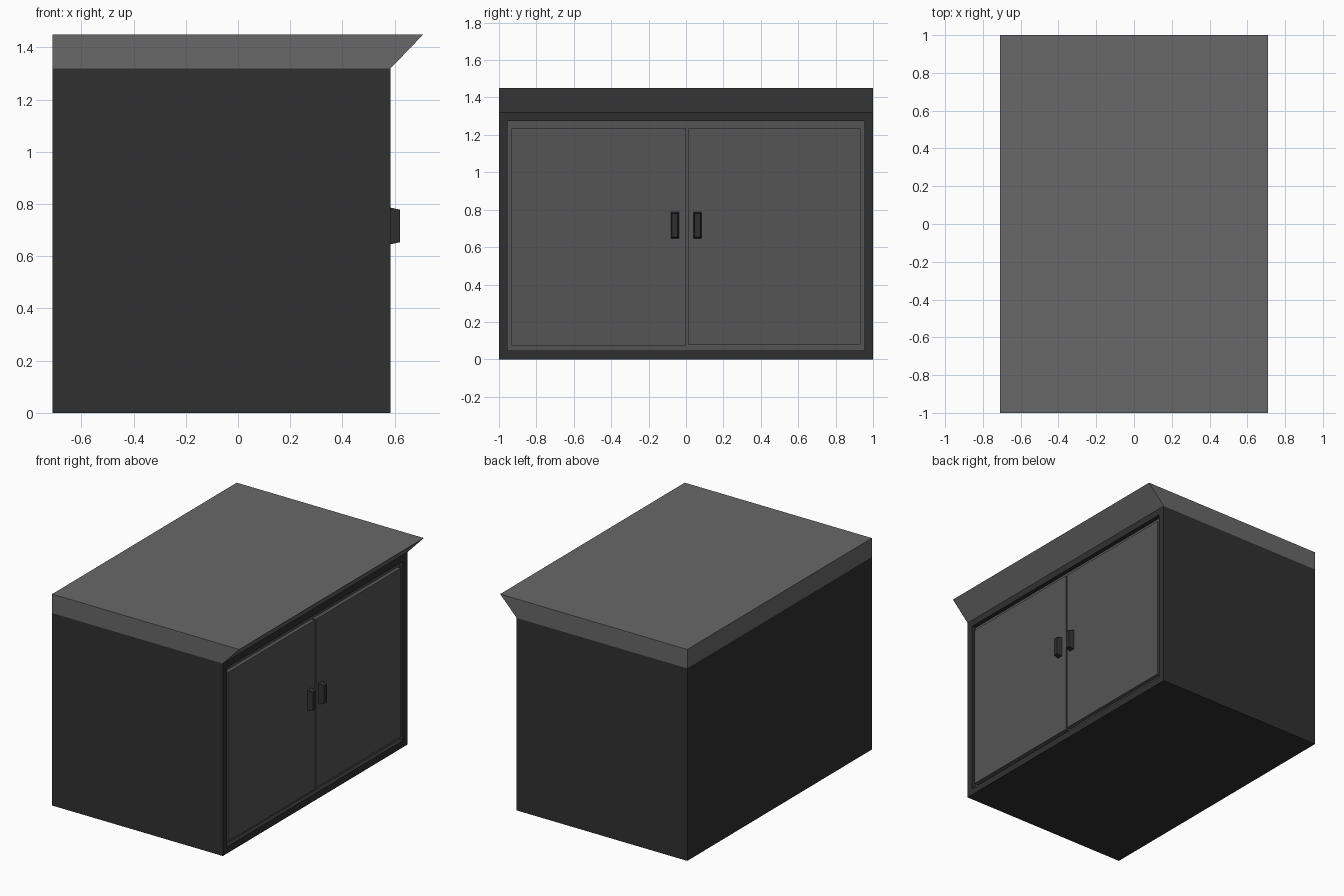
import bpy, bmesh

if "Cube" in bpy.data.objects:
    bpy.data.objects.remove(bpy.data.objects["Cube"])

BACK, FRONT, LIP = -0.71, 0.585, 0.71
BODY_H, TOP_H = 1.32, 1.45
RECESS = 0.03


def material(name, v):
    m = bpy.data.materials.new(name)
    m.diffuse_color = (v, v, v, 1)
    m.use_nodes = True
    m.node_tree.nodes["Principled BSDF"].inputs["Base Color"].default_value = m.diffuse_color
    return m


DARK = material("dark_frame", 0.03)
DOOR = material("door_grey", 0.09)
TOP = material("worktop_grey", 0.14)


def box_bmesh(x0, x1, y0, y1, z0, z1):
    bm = bmesh.new()
    for v in bmesh.ops.create_cube(bm, size=1)["verts"]:
        v.co = (x1 if v.co.x > 0 else x0,
                y1 if v.co.y > 0 else y0,
                z1 if v.co.z > 0 else z0)
    bm.normal_update()
    return bm


def front_face(bm):
    return max(bm.faces, key=lambda f: f.normal.x)


def finish(bm, name, *mats):
    me = bpy.data.meshes.new(name)
    bm.to_mesh(me)
    bm.free()
    for m in mats:
        me.materials.append(m)
    ob = bpy.data.objects.new(name, me)
    bpy.context.collection.objects.link(ob)
    return ob


# Cabinet body with a shallow recess for the doors
bm = box_bmesh(BACK, FRONT, -1, 1, 0, BODY_H)
face = front_face(bm)
bmesh.ops.inset_individual(bm, faces=[face], thickness=0.065)
bmesh.ops.inset_individual(bm, faces=[face], thickness=0, depth=-RECESS)
face.material_index = 1
finish(bm, "cabinet_body", DARK, DOOR)

# Worktop whose front edge slopes out into an overhang
bm = box_bmesh(BACK, FRONT, -1, 1, BODY_H, TOP_H)
for v in bm.verts:
    if v.co.x > 0 and v.co.z > BODY_H + 0.01:
        v.co.x = LIP
finish(bm, "worktop", TOP)

# Pair of doors and their tapered handles
for side, y0, y1, z0, hy in (("left", -0.933, 0.0, 0.075, -0.06),
                             ("right", 0.01, 0.933, 0.08, 0.062)):
    finish(box_bmesh(FRONT - RECESS, FRONT - 0.002, y0, y1, z0, 1.235),
           side + "_door", DOOR)
    bm = box_bmesh(FRONT - 0.005, 0.62, hy - 0.022, hy + 0.022, 0.645, 0.787)
    for v in front_face(bm).verts:
        v.co.y = hy + (v.co.y - hy) * 0.7
        v.co.z = 0.716 + (v.co.z - 0.716) * 0.88
    finish(bm, side + "_handle", DARK)
